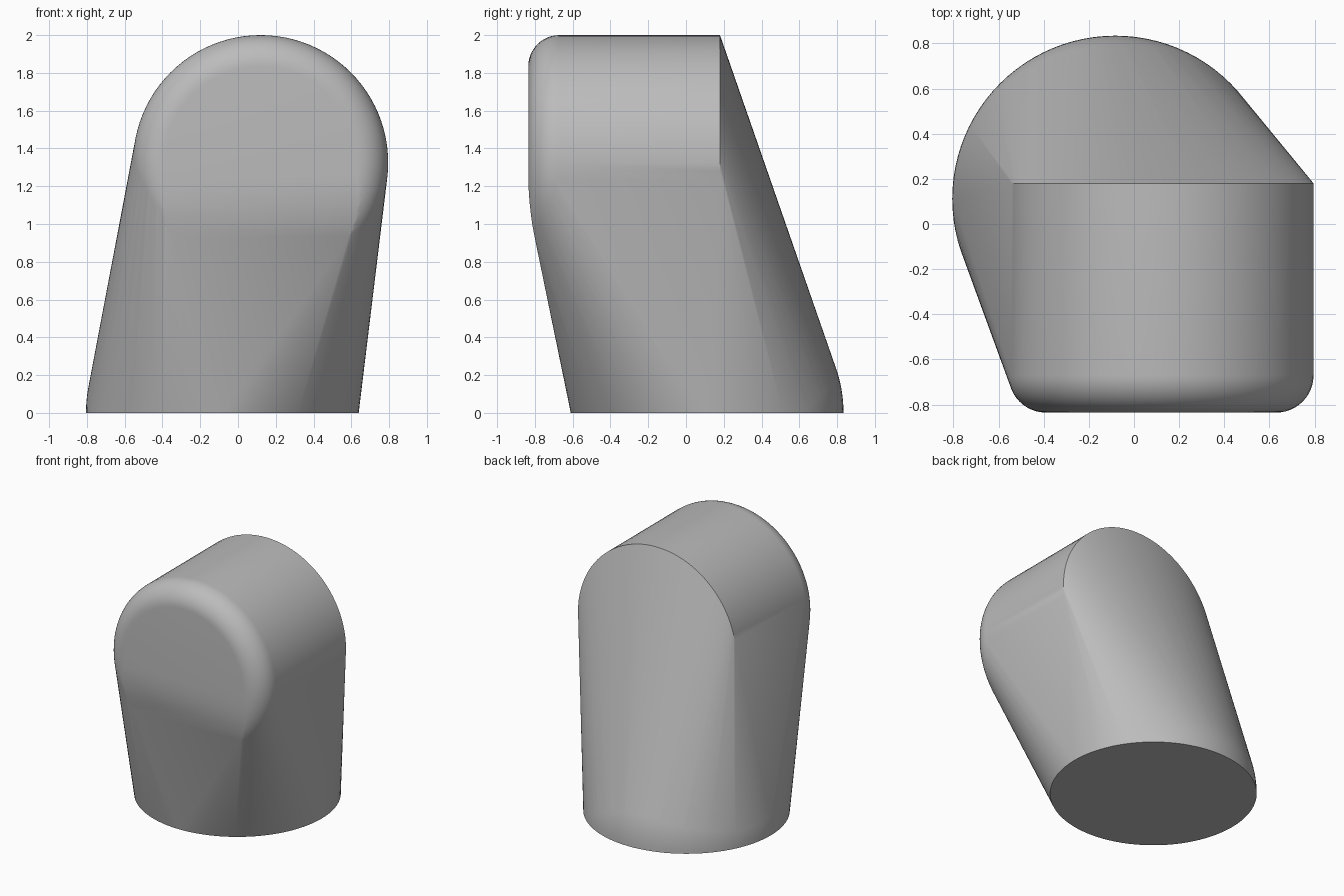
import bpy
import bmesh
from math import sin, cos, pi, sqrt, radians

cube = bpy.data.objects.get("Cube")
if cube:
    bpy.data.objects.remove(cube, do_unlink=True)

SEGMENTS = 96
FRONT, BACK = -0.835, 0.18           # ends of the horizontal barrel
BARREL_X, BARREL_Z, BARREL_R = 0.12, 1.325, 0.675
FILLET = 0.165
BASE_X, BASE_Y, BASE_R = -0.083, 0.112, 0.722
BEND_TOP, BEND_R, BEND_ANGLE = 1.27, 1.73, radians(11.3)


def front_limit(z):
    """Front surface: upright above, bending back below."""
    drop = max(0, BEND_TOP - z)
    return FRONT + BEND_R - sqrt(BEND_R ** 2 - drop ** 2)


def ring(radius):
    for i in range(SEGMENTS):
        a = 2 * pi * i / SEGMENTS
        yield radius * cos(a), radius * sin(a)


bm = bmesh.new()

# Domed foot: lower band of a sphere, cut flat at the ground
for step in range(13):
    tilt = radians(2.5 * step)
    for x, y in ring(BASE_R * cos(tilt)):
        bm.verts.new((BASE_X + x, BASE_Y + y, BASE_R * sin(tilt)))

# Horizontal barrel: sharp back rim and rounded front rim
profile = [(BARREL_R, BACK)]
for step in range(13):
    a = pi / 2 * step / 12
    profile.append((BARREL_R - FILLET * (1 - cos(a)), FRONT + FILLET * (1 - sin(a))))
bend_bottom = BEND_TOP - BEND_R * sin(BEND_ANGLE)
for radius, y in profile:
    for x, z in ring(radius):
        z += BARREL_Z
        if z >= bend_bottom and y >= front_limit(z) - 1e-5:
            bm.verts.new((BARREL_X + x, y, z))

# Gently bent lower front, ending on the rounded rim
for step in range(11):
    z = BEND_TOP - BEND_R * sin(BEND_ANGLE * step / 10)
    y = front_limit(z)
    inset = sqrt(FILLET ** 2 - (FILLET - (y - FRONT)) ** 2)
    half = sqrt((BARREL_R - FILLET + inset) ** 2 - (z - BARREL_Z) ** 2)
    for side in (-1, 1):
        bm.verts.new((BARREL_X + side * half, y, z))

# Stretch one skin over the foot and the barrel
hull = bmesh.ops.convex_hull(bm, input=bm.verts[:])
loose = [v for v in bm.verts if not v.link_faces]
bmesh.ops.delete(bm, geom=loose, context='VERTS')
bmesh.ops.dissolve_limit(bm, angle_limit=radians(0.1), verts=bm.verts[:], edges=bm.edges[:])
bmesh.ops.recalc_face_normals(bm, faces=bm.faces[:])

mesh = bpy.data.meshes.new("rounded_body")
bm.to_mesh(mesh)
bm.free()
body = bpy.data.objects.new("rounded_body", mesh)
bpy.context.collection.objects.link(body)

# Plain grey
grey = bpy.data.materials.new("plain_grey")
grey.use_nodes = True
colour = (0.5, 0.5, 0.5, 1)
grey.diffuse_color = colour
grey.node_tree.nodes["Principled BSDF"].inputs["Base Color"].default_value = colour
mesh.materials.append(grey)

bpy.ops.object.select_all(action='DESELECT')
body.select_set(True)
bpy.context.view_layer.objects.active = body
bpy.ops.object.shade_smooth_by_angle(angle=radians(25))
